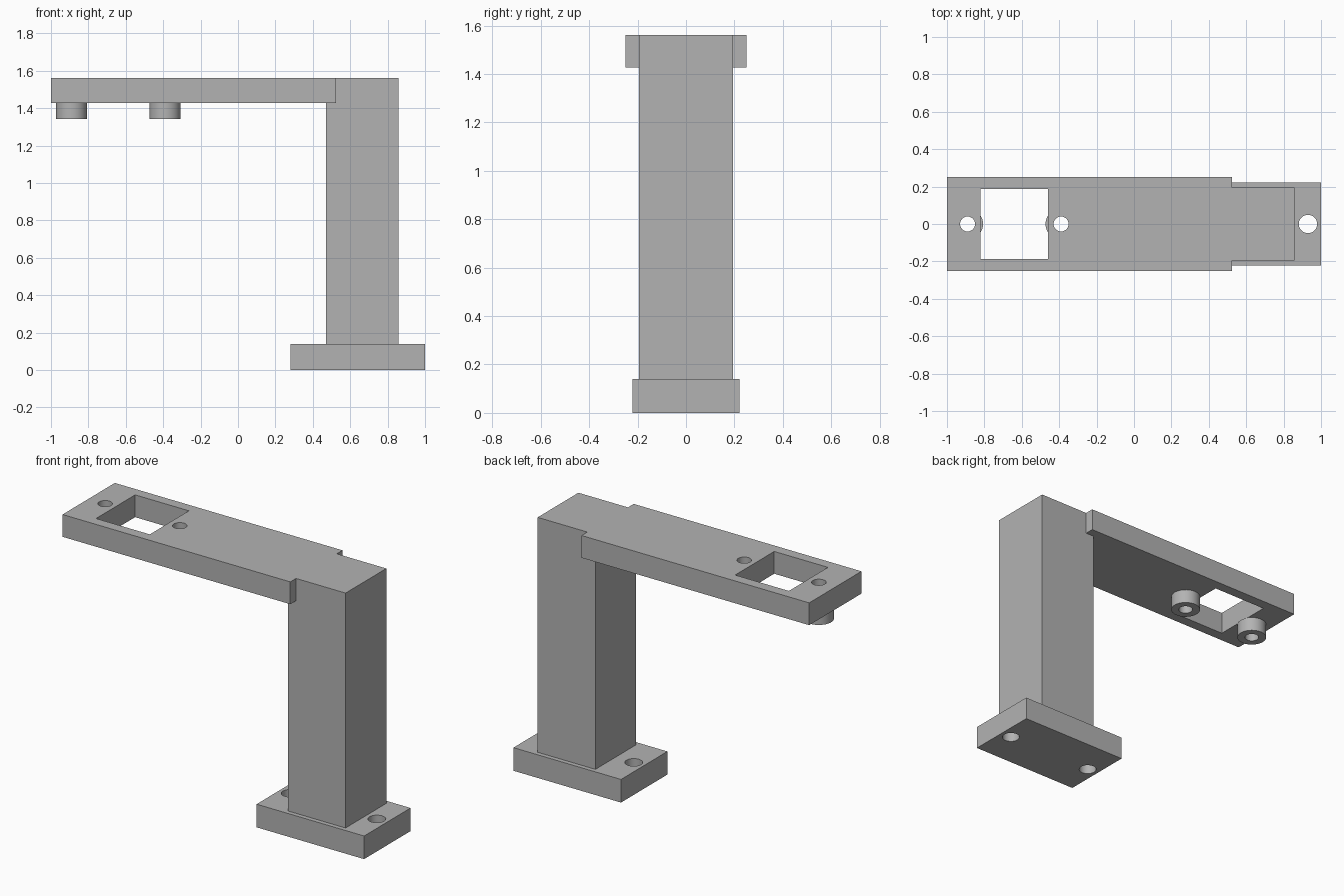
import bpy
import math

default = bpy.data.objects.get("Cube")
if default:
    bpy.data.objects.remove(default, do_unlink=True)

grey = bpy.data.materials.new("plain_grey")
grey.use_nodes = True
colour = (0.45, 0.45, 0.45, 1)
grey.diffuse_color = colour
grey.node_tree.nodes["Principled BSDF"].inputs["Base Color"].default_value = colour


def box(name, x, y, z):
    """Box from (low, high) ranges on each axis."""
    ranges = (x, y, z)
    bpy.ops.mesh.primitive_cube_add(size=1, location=[sum(r) / 2 for r in ranges])
    ob = bpy.context.object
    ob.name = name
    ob.scale = [r[1] - r[0] for r in ranges]
    bpy.ops.object.transform_apply(location=True, rotation=False, scale=True)
    ob.data.materials.append(grey)
    return ob


def cylinder(name, x, radius, z):
    """Upright cylinder on the centre line."""
    bpy.ops.mesh.primitive_cylinder_add(
        vertices=48, radius=radius, depth=z[1] - z[0], location=(x, 0, sum(z) / 2))
    ob = bpy.context.object
    ob.name = name
    ob.data.materials.append(grey)
    return ob


def combine(target, tool, operation):
    """Apply a boolean and remove the tool object."""
    tool.hide_render = True
    mod = target.modifiers.new(operation.lower(), "BOOLEAN")
    mod.operation = operation
    mod.solver = "EXACT"
    mod.object = tool
    bpy.context.view_layer.objects.active = target
    bpy.ops.object.modifier_apply(modifier=mod.name)
    bpy.data.objects.remove(tool, do_unlink=True)


BASE_TOP, ARM_BOTTOM, TOP = 0.14, 1.427, 1.562
BOSSES = (-0.89, -0.39)
BASE_HOLES = (0.35, 0.93)

# Arm with its square window
bracket = box("bracket", (-1, 0.525), (-0.25, 0.25), (ARM_BOTTOM, TOP))
combine(bracket, box("window_cutter", (-0.82, -0.46), (-0.187, 0.187), (1.3, 1.7)),
        "DIFFERENCE")

# Round bosses under the arm
for x in BOSSES:
    combine(bracket, cylinder("boss", x, 0.083, (1.342, ARM_BOTTOM)), "UNION")

# Post and foot plate
combine(bracket, box("post", (0.47, 0.857), (-0.195, 0.195), (0.1, TOP)), "UNION")
combine(bracket, box("foot_plate", (0.28, 1), (-0.222, 0.222), (0, BASE_TOP)), "UNION")

# Screw holes through the bosses and the foot plate
for x in BOSSES:
    combine(bracket, cylinder("boss_hole", x, 0.04, (1.2, 1.7)), "DIFFERENCE")
for x in BASE_HOLES:
    combine(bracket, cylinder("foot_hole", x, 0.049, (-0.1, 0.3)), "DIFFERENCE")

bpy.ops.object.select_all(action="DESELECT")
bracket.select_set(True)
bpy.context.view_layer.objects.active = bracket
bpy.ops.object.shade_smooth_by_angle(angle=math.radians(30))
